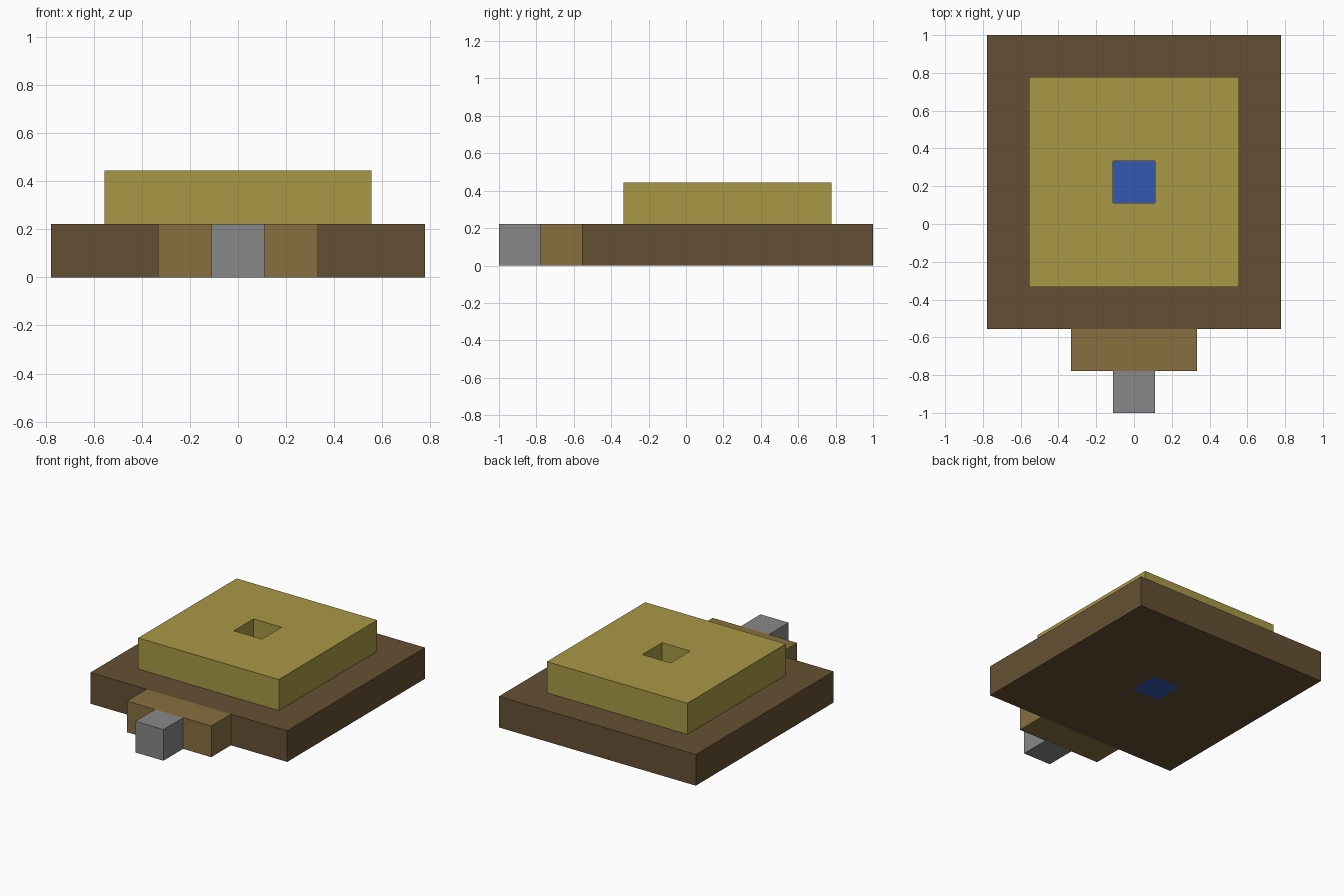
import bpy

if "Cube" in bpy.data.objects:
    bpy.data.objects.remove(bpy.data.objects["Cube"], do_unlink=True)

U = 2 / 9  # one block of the grid


def material(name, rgb):
    linear = [((c / 255 + 0.055) / 1.055) ** 2.4 for c in rgb] + [1]
    mat = bpy.data.materials.new(name)
    mat.use_nodes = True
    mat.diffuse_color = linear
    bsdf = next(n for n in mat.node_tree.nodes if n.type == 'BSDF_PRINCIPLED')
    bsdf.inputs["Base Color"].default_value = linear
    return mat


def corners(center_y, width, depth, z):
    return [(sx * width * U / 2, (center_y + sy * depth / 2) * U, z * U)
            for sx, sy in ((-1, -1), (1, -1), (1, 1), (-1, 1))]


def make(name, verts, faces, mat):
    mesh = bpy.data.meshes.new(name)
    mesh.from_pydata(verts, [], faces)
    mesh.materials.append(mat)
    obj = bpy.data.objects.new(name, mesh)
    bpy.context.collection.objects.link(obj)


def block(name, center_y, width, depth, z0, z1, mat):
    verts = corners(center_y, width, depth, z0) + corners(center_y, width, depth, z1)
    faces = [(3, 2, 1, 0), (4, 5, 6, 7)]
    faces += [(i, (i + 1) % 4, (i + 1) % 4 + 4, i + 4) for i in range(4)]
    make(name, verts, faces, mat)


def slab_with_hole(name, center_y, size, hole, z0, z1, mat):
    # loops in order: outer bottom, outer top, inner top, inner bottom
    loops = ((size, z0), (size, z1), (hole, z1), (hole, z0))
    verts = [v for s, z in loops for v in corners(center_y, s, s, z)]
    faces = []
    for a in range(4):
        b = (a + 1) % 4
        for i in range(4):
            j = (i + 1) % 4
            faces.append((a * 4 + i, a * 4 + j, b * 4 + j, b * 4 + i))
    make(name, verts, faces, mat)


dark_brown = material("dark brown", (101, 80, 51))
tan = material("tan", (135, 112, 64))
ochre = material("ochre", (169, 152, 70))
grey = material("grey", (136, 136, 136))
blue = material("blue", (51, 87, 178))

# Stepped body with a square shaft and its blue core
slab_with_hole("base_slab", 1, 7, 1, 0, 1, dark_brown)
slab_with_hole("upper_slab", 1, 5, 1, 1, 2, ochre)
block("center_core", 1, 1, 1, 0, 1, blue)

# Front extension
block("front_step", -3, 3, 1, 0, 1, tan)
block("front_tip", -4, 1, 1, 0, 1, grey)
